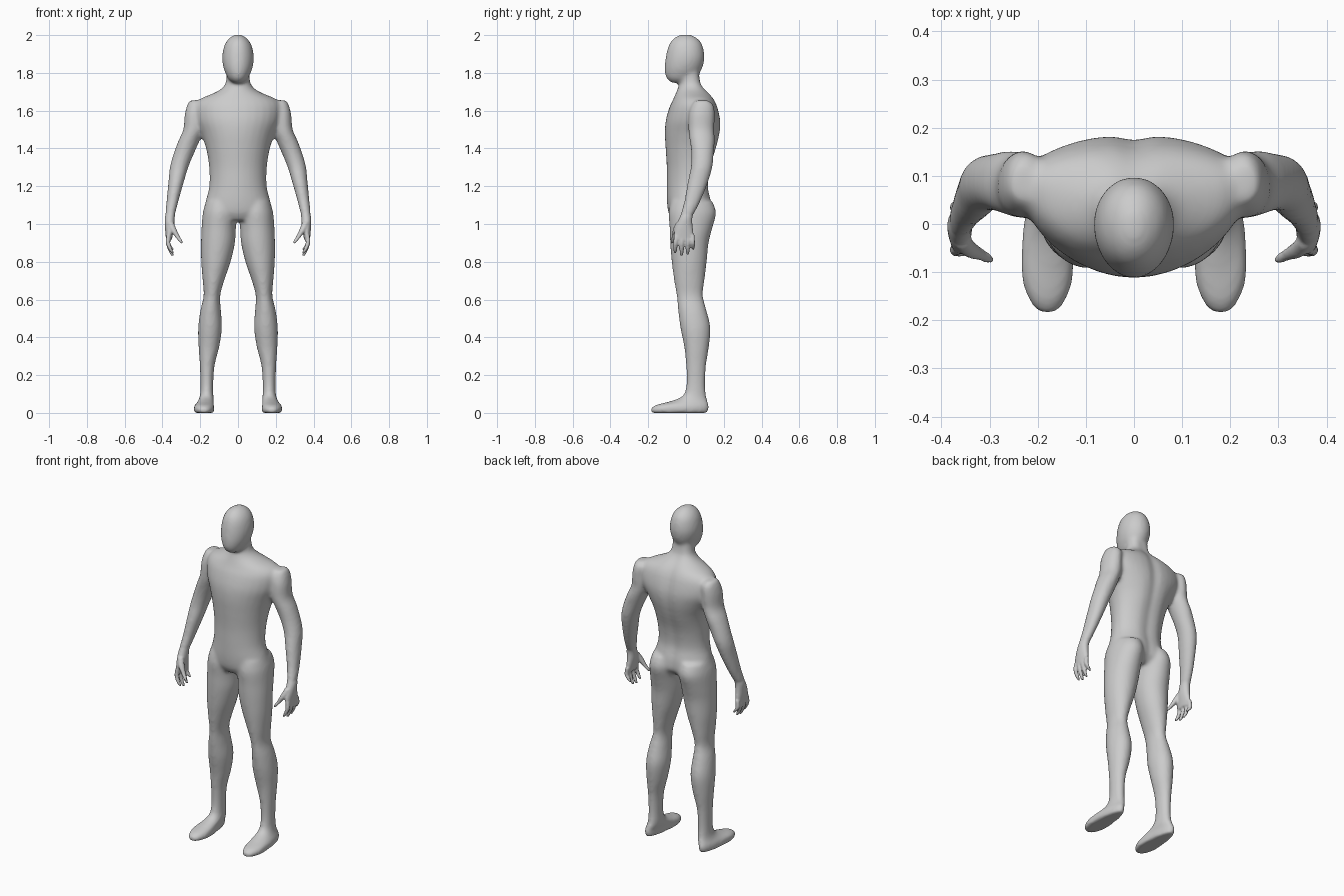
import bpy, bmesh, math


def spline(rows, steps=4):
    """Catmull-Rom interpolation through rows of numbers."""
    out = []
    for i in range(len(rows) - 1):
        a, b = rows[max(i - 1, 0)], rows[i]
        c, d = rows[i + 1], rows[min(i + 2, len(rows) - 1)]
        for s in range(steps):
            t = s / steps
            out.append([0.5 * (2 * q + (r - p) * t + (2 * p - 5 * q + 4 * r - w) * t * t
                               + (3 * q - p - 3 * r + w) * t ** 3)
                        for p, q, r, w in zip(a, b, c, d)])
    return out + [list(rows[-1])]


def loft(bm, rows, side=1, groove=0.0, n=32):
    """Closed skin over level rings: (x, z, half width, front y, widest y, back y)."""
    rings = []
    for x, z, rx, yf, yc, yb in spline(rows):
        ring = []
        for k in range(n):
            a = 2 * math.pi * k / n
            c, s = math.cos(a), math.sin(a)
            y = yc + s * ((yb - yc) if s > 0 else (yc - yf))
            px = x + rx * c
            if s > 0:
                y -= groove * math.exp(-(px / 0.035) ** 2)
            ring.append(bm.verts.new((side * px, y, max(z, 0))))
        rings.append(ring)
    faces = [bm.faces.new(rings[0]), bm.faces.new(rings[-1])]
    for r0, r1 in zip(rings, rings[1:]):
        for k in range(n):
            j = (k + 1) % n
            faces.append(bm.faces.new((r0[k], r0[j], r1[j], r1[k])))
    bmesh.ops.recalc_face_normals(bm, faces=faces)


def digit(bm, pts, side):
    """Round finger through (x, y, z, radius) points."""
    loft(bm, [(x, z, r, y - r, y, y + r) for x, y, z, r in pts], side, n=12)


def finish(bm, name, voxel, smooth):
    """Fuse overlapping parts into one skin and relax it."""
    me = bpy.data.meshes.new(name)
    bm.to_mesh(me)
    bm.free()
    ob = bpy.data.objects.new(name, me)
    bpy.context.collection.objects.link(ob)
    m = ob.modifiers.new("fuse", 'REMESH')
    m.mode = 'VOXEL'
    m.voxel_size = voxel
    m.use_smooth_shade = True
    m = ob.modifiers.new("relax", 'SMOOTH')
    m.factor = 0.5
    m.iterations = smooth
    return ob


head = [(0, 2.003, .012, -.022, 0, .018), (0, 1.992, .036, -.052, 0, .046),
        (0, 1.967, .061, -.08, 0, .076), (0, 1.93, .077, -.097, 0, .092),
        (0, 1.88, .084, -.108, 0, .098), (0, 1.83, .078, -.113, -.01, .088),
        (0, 1.79, .063, -.11, -.02, .065), (0, 1.765, .048, -.098, -.03, .03),
        (0, 1.748, .025, -.078, -.04, 0)]

torso = [(0, 1.82, .06, -.03, .02, .08), (0, 1.75, .065, -.035, .03, .088),
         (0, 1.715, .09, -.045, .04, .107), (0, 1.69, .135, -.055, .05, .13),
         (0, 1.66, .205, -.068, .075, .152), (0, 1.62, .235, -.087, .085, .17),
         (0, 1.55, .23, -.107, .085, .186), (0, 1.48, .198, -.112, .065, .184),
         (0, 1.40, .169, -.108, .04, .166), (0, 1.30, .153, -.102, .03, .136),
         (0, 1.20, .152, -.102, .02, .124), (0, 1.12, .171, -.101, .02, .14),
         (0, 1.06, .175, -.093, .02, .142), (0, 1.02, .14, -.07, .02, .11)]

leg = [(.09, 1.12, .08, -.08, .02, .14), (.096, 1.06, .09, -.092, .02, .16),
       (.102, .98, .091, -.087, .02, .14), (.106, .90, .09, -.084, .015, .12),
       (.117, .80, .078, -.076, .015, .11), (.130, .70, .057, -.063, .015, .098),
       (.138, .62, .044, -.05, .02, .09), (.145, .54, .055, -.042, .035, .11),
       (.148, .45, .063, -.03, .045, .13), (.154, .35, .055, -.01, .05, .122),
       (.163, .25, .039, 0, .05, .107), (.165, .15, .034, .001, .05, .102),
       (.166, .09, .036, -.018, .04, .108), (.171, .06, .043, -.09, 0, .117),
       (.179, .042, .051, -.16, -.07, .122), (.180, .02, .055, -.189, -.09, .122),
       (.179, 0, .051, -.184, -.09, .117)]

arm = [(.232, 1.655, .024, .05, .085, .12), (.226, 1.63, .043, .03, .08, .147),
       (.231, 1.58, .051, .015, .075, .152), (.236, 1.50, .054, .012, .075, .15),
       (.260, 1.44, .056, .02, .08, .152), (.288, 1.37, .054, .028, .085, .147),
       (.312, 1.30, .049, .025, .08, .14), (.328, 1.22, .041, .008, .06, .117),
       (.347, 1.12, .032, -.01, .03, .077), (.361, 1.04, .026, -.033, 0, .035)]

palm = [(.352, 1.08, .022, -.015, .013, .048), (.361, 1.035, .026, -.034, 0, .034),
        (.362, .99, .025, -.054, -.01, .035), (.364, .95, .02, -.064, -.01, .04),
        (.366, .915, .015, -.064, -.01, .042)]

# Body: head, torso, arms and legs fused
bm = bmesh.new()
loft(bm, head)
loft(bm, torso, groove=.014)
for side in (1, -1):
    loft(bm, leg, side)
    loft(bm, arm, side)
base = finish(bm, "body_base", .01, 8)
bpy.context.view_layer.update()
fused = bpy.data.meshes.new_from_object(
    base.evaluated_get(bpy.context.evaluated_depsgraph_get()))
bm = bmesh.new()
bm.from_mesh(fused)
bpy.data.objects.remove(base)

# Hands: palm, four curled fingers and a thumb
for side in (1, -1):
    loft(bm, palm, side)
    for y, tip in ((-.052, .845), (-.021, .832), (.008, .837), (.034, .862)):
        digit(bm, [(.366, y, .94, .013), (.371, y * 1.05, .905, .0125),
                   (.362, y * 1.1, (tip + .905) / 2, .0115),
                   (.35, y * 1.1, tip + .008, .009), (.346, y * 1.1, tip - .001, .005)], side)
    digit(bm, [(.358, -.035, 1.01, .017), (.342, -.052, .97, .018),
               (.322, -.062, .935, .0135), (.304, -.071, .91, .011),
               (.296, -.075, .896, .006)], side)
body = finish(bm, "figure_body", .006, 3)
